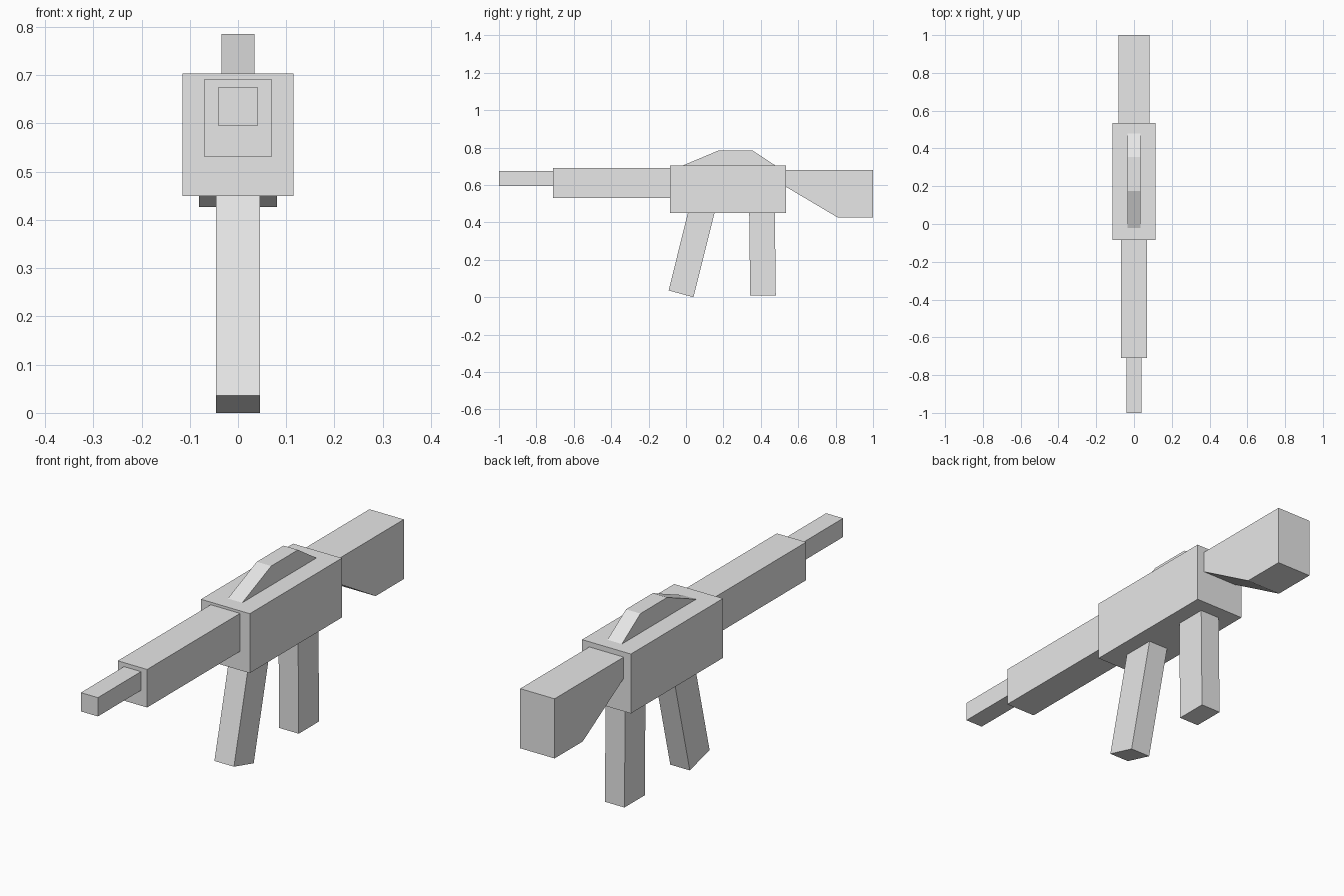
import bpy, bmesh

if "Cube" in bpy.data.objects:
    bpy.data.objects.remove(bpy.data.objects["Cube"])

grey = bpy.data.materials.new("plain grey")
grey.diffuse_color = (0.8, 0.8, 0.8, 1)
grey.use_nodes = True
grey.node_tree.nodes["Principled BSDF"].inputs["Base Color"].default_value = grey.diffuse_color


def slab(name, half_width, profile):
    """Extrude a side profile of (y, z) points across x, centred on x = 0."""
    bm = bmesh.new()
    face = bm.faces.new([bm.verts.new((-half_width, y, z)) for y, z in profile])
    side = bmesh.ops.extrude_face_region(bm, geom=[face])["geom"]
    verts = [v for v in side if isinstance(v, bmesh.types.BMVert)]
    bmesh.ops.translate(bm, verts=verts, vec=(2 * half_width, 0, 0))
    # the source face may be dropped by the extrusion, so close any open end
    edges = [e for e in bm.edges if e.is_boundary]
    if edges:
        bmesh.ops.holes_fill(bm, edges=edges)
    bmesh.ops.recalc_face_normals(bm, faces=bm.faces)
    mesh = bpy.data.meshes.new(name)
    bm.to_mesh(mesh)
    bm.free()
    mesh.materials.append(grey)
    obj = bpy.data.objects.new(name, mesh)
    bpy.context.collection.objects.link(obj)


def box(y0, y1, z0, z1):
    return [(y0, z0), (y1, z0), (y1, z1), (y0, z1)]


# Straight boxes: receiver, hand guard, barrel
slab("receiver", 0.115, box(-0.085, 0.535, 0.45, 0.703))
slab("hand_guard", 0.069, box(-0.71, -0.085, 0.53, 0.692))
slab("barrel", 0.04, box(-1.0, -0.71, 0.595, 0.675))

# Shoulder stock with sloping underside
slab("stock", 0.081, [(0.535, 0.59), (0.81, 0.427), (1.0, 0.427),
                      (1.0, 0.681), (0.535, 0.681)])

# Raised sight block on the receiver
slab("top_sight", 0.034, [(-0.02, 0.703), (0.48, 0.703),
                          (0.355, 0.785), (0.175, 0.785)])

# Slanted magazine and upright grip under the receiver
slab("magazine", 0.046, [(0.01, 0.45), (-0.093, 0.036), (0.04, 0.0), (0.152, 0.45)])
slab("grip", 0.046, [(0.338, 0.45), (0.343, 0.01), (0.48, 0.01), (0.475, 0.45)])
